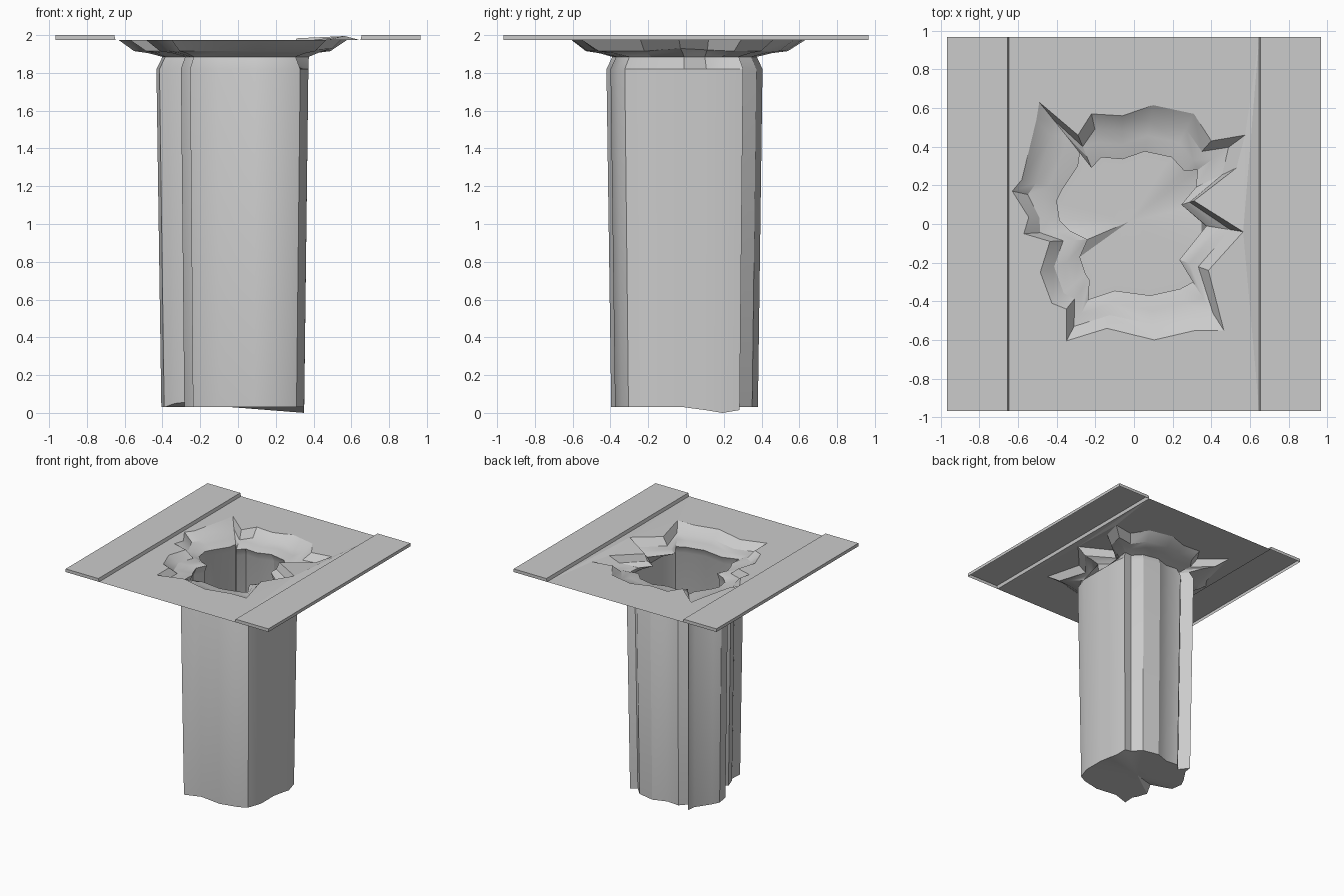
import bpy, bmesh
from mathutils import Vector

if "Cube" in bpy.data.objects:
    bpy.data.objects.remove(bpy.data.objects["Cube"])

TOP, DECK = 2.0, 1.973

# jagged outline: rim x, rim y, throat x, throat y
OUTLINE = [
    (-.49, .63, -.28, .37), (-.29, .46, -.22, .29), (-.22, .57, -.17, .345),
    (-.06, .56, -.06, .335), (.10, .615, .055, .375), (.31, .57, .195, .345),
    (.40, .43, .26, .275), (.575, .46, .33, .28), (.53, .29, .32, .19),
    (.31, .12, .245, .10), (.565, -.04, .375, -.01), (.385, -.24, .235, -.185),
    (.465, -.55, .305, -.30), (.32, -.55, .24, -.335), (.105, -.60, .085, -.37),
    (-.14, -.54, -.10, -.345), (-.35, -.605, -.235, -.39), (-.35, -.44, -.23, -.29),
    (-.425, -.41, -.25, -.26), (-.485, -.25, -.28, -.17), (-.435, -.09, -.24, -.08),
    (-.57, -.05, -.33, -.035), (-.545, .035, -.385, .02), (-.63, .17, -.40, .12),
    (-.58, .23, -.37, .18), (-.505, .54, -.29, .30)]
N = len(OUTLINE)
RAISED = {9: .01, 10: .022}                  # lifted splinter on the rim
FLOOR_Z = {8: 0.0, 7: .015, 9: .015, 20: .06, 21: .05}


def finish(bm, name, smooth=False):
    me = bpy.data.meshes.new(name)
    bm.to_mesh(me)
    bm.free()
    ob = bpy.data.objects.new(name, me)
    bpy.context.collection.objects.link(ob)
    if smooth:
        bpy.ops.object.select_all(action='DESELECT')
        ob.select_set(True)
        bpy.context.view_layer.objects.active = ob
        bpy.ops.object.shade_smooth_by_angle(angle=0.5)
    return ob


def rim_ring(t, z):
    return [(a + (c - a) * t, b + (d - b) * t, z + RAISED.get(i, 0) * (1 - t))
            for i, (a, b, c, d) in enumerate(OUTLINE)]


def shaft_ring(s, z, zs={}):
    ring = []
    for i, (_, _, x, y) in enumerate(OUTLINE):
        if 8 <= i <= 11:                     # right side of the shaft is nearly flat
            x = .345
        ring.append((x * s, y * s, zs.get(i, z)))
    return ring


# middle deck sheet with the broken hole
bm = bmesh.new()


def loop(pts):
    vs = [bm.verts.new(p) for p in pts]
    return vs, [bm.edges.new((vs[i - 1], vs[i])) for i in range(len(vs))]


_, outer = loop([(-.648, -.967, DECK), (.648, -.967, DECK), (.648, .967, DECK), (-.648, .967, DECK)])
rim, inner = loop([(a, b, DECK) for a, b, _, _ in OUTLINE])
bmesh.ops.triangle_fill(bm, edges=outer + inner, use_beauty=True, normal=Vector((0, 0, 1)))
for i, dz in RAISED.items():
    rim[i].co.z += dz
finish(bm, "deck")

# crater, undercut lip, shaft and floor
bm = bmesh.new()
rings = [rim_ring(0, DECK), rim_ring(.35, 1.915), rim_ring(.66, 1.905), rim_ring(1, 1.885),
         shaft_ring(1.08, 1.82), shaft_ring(1.015, .03, FLOOR_Z)]
vr = [[bm.verts.new(p) for p in r] for r in rings]
for up, lo in zip(vr, vr[1:]):
    for i in range(N):
        j = (i + 1) % N
        bm.faces.new((up[i], up[j], lo[j], lo[i]))
centre = bm.verts.new((-.03, .01, .03))
for i in range(N):
    bm.faces.new((vr[-1][i], vr[-1][(i + 1) % N], centre))
bmesh.ops.recalc_face_normals(bm, faces=bm.faces)
finish(bm, "pit_shaft", smooth=True)

# raised side strips, open underneath
for side, name in ((-1, "left_strip"), (1, "right_strip")):
    bm = bmesh.new()
    prof = [(.648, DECK), (.655, TOP), (.967, TOP), (.967, DECK)]
    ends = [[bm.verts.new((side * x, y, z)) for x, z in prof] for y in (-.967, .967)]
    for k in range(3):
        bm.faces.new((ends[0][k], ends[0][k + 1], ends[1][k + 1], ends[1][k]))
    for e in ends:
        bm.faces.new(e)
    bmesh.ops.recalc_face_normals(bm, faces=bm.faces)
    finish(bm, name)
